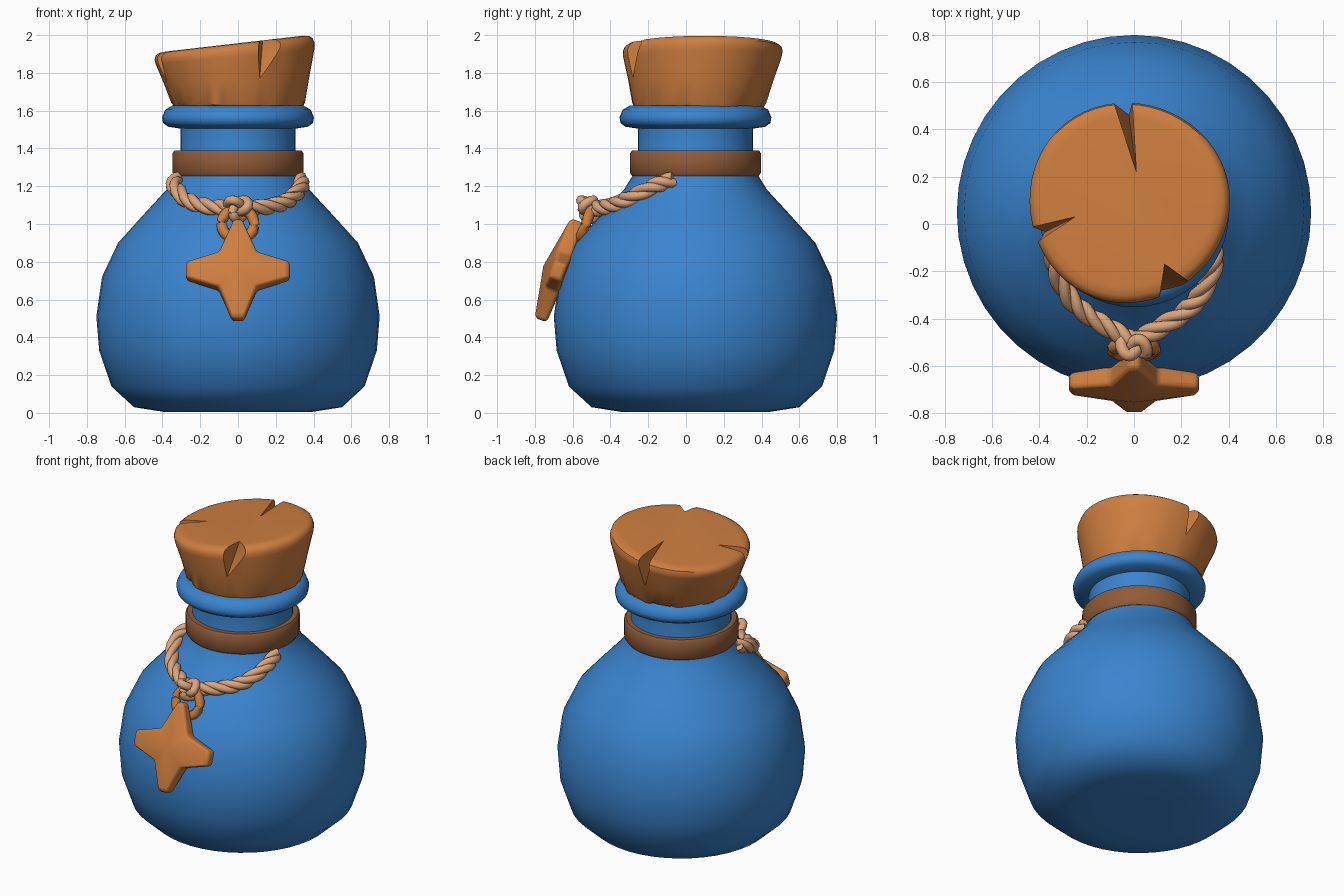
import bpy, bmesh, math, random
from math import sin, cos, pi, tau
from mathutils import Vector

random.seed(4)
if "Cube" in bpy.data.objects:
    bpy.data.objects.remove(bpy.data.objects["Cube"])


def material(name, rgb):
    m = bpy.data.materials.new(name)
    m.use_nodes = True
    m.diffuse_color = (*rgb, 1)
    m.node_tree.nodes["Principled BSDF"].inputs["Base Color"].default_value = (*rgb, 1)
    return m


BLUE = material("blue glaze", (0.042, 0.23, 0.62))
ORANGE = material("orange cork", (0.62, 0.21, 0.05))
BROWN = material("brown leather", (0.28, 0.105, 0.04))
ROPE = material("tan rope", (0.72, 0.38, 0.2))
CENTRE_Y = 0.05


def select(ob):
    bpy.ops.object.select_all(action="DESELECT")
    ob.select_set(True)
    bpy.context.view_layer.objects.active = ob


def finish(bm, name, mat, angle=50):
    bmesh.ops.recalc_face_normals(bm, faces=bm.faces)
    me = bpy.data.meshes.new(name)
    bm.to_mesh(me)
    bm.free()
    me.materials.append(mat)
    ob = bpy.data.objects.new(name, me)
    bpy.context.collection.objects.link(ob)
    select(ob)
    bpy.ops.object.shade_smooth_by_angle(angle=math.radians(angle))
    return ob


def apply_modifiers(ob):
    select(ob)
    for m in list(ob.modifiers):
        bpy.ops.object.modifier_apply(modifier=m.name)


def loft(rings, closed=False, cap=True):
    """Skin rings of points; closed joins the last ring to the first."""
    bm = bmesh.new()
    vs = [[bm.verts.new(p) for p in r] for r in rings]
    pairs = list(zip(vs, vs[1:])) + ([(vs[-1], vs[0])] if closed else [])
    for a, b in pairs:
        n = len(a)
        for i in range(n):
            j = (i + 1) % n
            bm.faces.new((a[i], a[j], b[j], b[i]))
    if cap and not closed:
        bm.faces.new(vs[0])
        bm.faces.new(vs[-1])
    return bm


def lathe(profile, n=44, closed=False):
    return loft([[(r * cos(tau * i / n), CENTRE_Y + r * sin(tau * i / n), z)
                  for i in range(n)] for r, z in profile], closed)


def spline(points, steps):
    """Smooth path through the points."""
    p = [Vector(q) for q in points]
    p = [2 * p[0] - p[1]] + p + [2 * p[-1] - p[-2]]
    out = []
    for a, b, c, d in zip(p, p[1:], p[2:], p[3:]):
        for k in range(steps):
            t = k / steps
            out.append(0.5 * (2 * b + (c - a) * t + (2 * a - 5 * b + 4 * c - d) * t * t
                              + (3 * b - a - 3 * c + d) * t ** 3))
    return out + [p[-2]]


def frame(path, i, cyclic=False):
    n = len(path)
    if cyclic:
        t = path[(i + 1) % n] - path[i - 1]
    else:
        t = path[min(i + 1, n - 1)] - path[max(i - 1, 0)]
    t.normalize()
    u = t.cross(Vector((0.11, 0.3, 1))).normalized()
    return u, t.cross(u)


def tube(path, radius, name, mat, cyclic=False, sides=8):
    rings = []
    for i, p in enumerate(path):
        u, v = frame(path, i, cyclic)
        rings.append([p + radius * (u * cos(tau * k / sides) + v * sin(tau * k / sides))
                      for k in range(sides)])
    return finish(loft(rings, cyclic), name, mat, 80)


# Bottle with neck, rolled rim and hollow mouth
finish(lathe([(0.2, 0.004), (0.39, 0.005), (0.55, 0.03), (0.67, 0.14), (0.735, 0.33),
              (0.75, 0.51), (0.72, 0.72), (0.635, 0.9), (0.5, 1.05), (0.38, 1.18),
              (0.33, 1.26), (0.305, 1.33), (0.305, 1.505), (0.37, 1.515), (0.397, 1.535),
              (0.402, 1.565), (0.385, 1.605), (0.345, 1.628), (0.29, 1.62), (0.27, 1.5)]),
       "bottle", BLUE, 70)

# Leather band round the neck
finish(lathe([(0.29, 1.255), (0.335, 1.255), (0.346, 1.27), (0.346, 1.375),
              (0.335, 1.39), (0.29, 1.39)], closed=True), "neck_band", BROWN)

# Cork: flared, slanted on top, ragged round the foot
N = 56
rings = []
for r, f in [(0.33, 0), (0.355, 0.12), (0.385, 0.45), (0.42, 0.8), (0.424, 0.88),
             (0.416, 0.95), (0.395, 0.99), (0.36, 1)]:
    ring = []
    for i in range(N):
        a = tau * i / N
        wob = r + 0.005 * sin(3 * a + 1)
        x, y = -0.025 * f + wob * cos(a), 0.07 + 0.025 * f + wob * sin(a)
        top = 1.957 + 0.115 * x
        z = 1.605 + f * (top - 1.605)
        if f < 0.2:
            z += random.uniform(-0.015, 0.02)
        ring.append((x, y, z))
    rings.append(ring)
cork = finish(loft(rings), "cork", ORANGE, 40)


def chip(tip, left, right, foot):
    """Cut a crack from the tip out to the side and down to the foot."""
    bm = bmesh.new()
    for x, y, z in (tip, left, right):
        bm.verts.new((x, y, z))
        bm.verts.new((x, y, 2.3))
    bm.verts.new(foot)
    bmesh.ops.convex_hull(bm, input=bm.verts)
    cutter = finish(bm, "crack_cutter", ORANGE)
    cutter.hide_render = True
    m = cork.modifiers.new("crack", "BOOLEAN")
    m.object, m.operation, m.solver = cutter, "DIFFERENCE", "EXACT"
    apply_modifiers(cork)
    bpy.data.objects.remove(cutter)


chip((0.01, 0.22, 1.96), (-0.1, 0.56, 1.88), (-0.01, 0.56, 1.9), (-0.03, 0.53, 1.7))
chip((-0.25, 0.03, 1.93), (-0.46, -0.02, 1.86), (-0.43, -0.09, 1.82), (-0.41, -0.05, 1.7))
chip((0.13, -0.17, 1.97), (0.1, -0.36, 1.84), (0.24, -0.25, 1.95), (0.11, -0.32, 1.7))
select(cork)
bpy.ops.object.shade_smooth_by_angle(angle=math.radians(40))

# Twisted rope draped over the shoulder, three strands a side
half = [(0.325, -0.07, 1.235), (0.335, -0.17, 1.2), (0.28, -0.3, 1.135),
        (0.2, -0.38, 1.1), (0.09, -0.45, 1.085), (0, -0.5, 1.08)]
for side, label in ((1, "left"), (-1, "right")):
    path = spline([(side * x, y, z) for x, y, z in half], 8)
    for s in range(3):
        strand = []
        for i, p in enumerate(path):
            u, v = frame(path, i)
            a = tau * s / 3 + i * 0.36
            strand.append(p + 0.021 * (u * cos(a) + v * sin(a)))
        tube(strand, 0.025, f"rope_{label}_strand_{s + 1}", ROPE)

# Knot at the front
knot = []
for i in range(60):
    a = tau * i / 60
    x, z = sin(a) + 2 * sin(2 * a), cos(a) - 2 * cos(2 * a)
    knot.append(Vector((0.02 * x, -0.515 - 0.034 * sin(3 * a) - 0.004 * z, 1.085 + 0.02 * z)))
tube(knot, 0.026, "rope_knot", ROPE, True)

# Pendant axes follow the slope of the bottle
UP = Vector((0, 0.34, 0.94)).normalized()
OUT = Vector((0, -0.94, 0.34)).normalized()
SIDE = Vector((1, 0, 0))

# Ring joining knot and pendant
ring_path = [Vector((0, -0.53, 1.0)) + 0.086 * (SIDE * cos(tau * i / 32) + UP * sin(tau * i / 32))
             for i in range(32)]
tube(ring_path, 0.029, "pendant_ring", ORANGE, True)

# Four-pointed star with a raised centre
centre = Vector((0, -0.675, 0.75))
outline = []
for k, (length, blunt) in enumerate([(0.275, 0.045), (0.285, 0.022), (0.275, 0.045), (0.275, 0.032)]):
    a = k * pi / 2
    d, w = Vector((cos(a), sin(a))), Vector((-sin(a), cos(a)))
    outline += [(d * length - w * blunt, 0.034), (d * length + w * blunt, 0.034),
                ((d + w) * 0.1, 0.042)]
bm = bmesh.new()
front, back = [], []
for q, t in outline:
    p = centre + SIDE * q.x + UP * q.y
    front.append(bm.verts.new(p + OUT * t))
    back.append(bm.verts.new(p - OUT * t))
peak = bm.verts.new(centre + OUT * 0.085)
base = bm.verts.new(centre - OUT * 0.05)
for i in range(len(front)):
    j = (i + 1) % len(front)
    bm.faces.new((front[i], front[j], back[j], back[i]))
    bm.faces.new((peak, front[i], front[j]))
    bm.faces.new((base, back[j], back[i]))
star = finish(bm, "star_pendant", ORANGE, 60)
bevel = star.modifiers.new("soft_edges", "BEVEL")
bevel.width, bevel.segments, bevel.angle_limit = 0.018, 3, math.radians(25)
apply_modifiers(star)
select(star)
bpy.ops.object.shade_smooth_by_angle(angle=math.radians(60))
